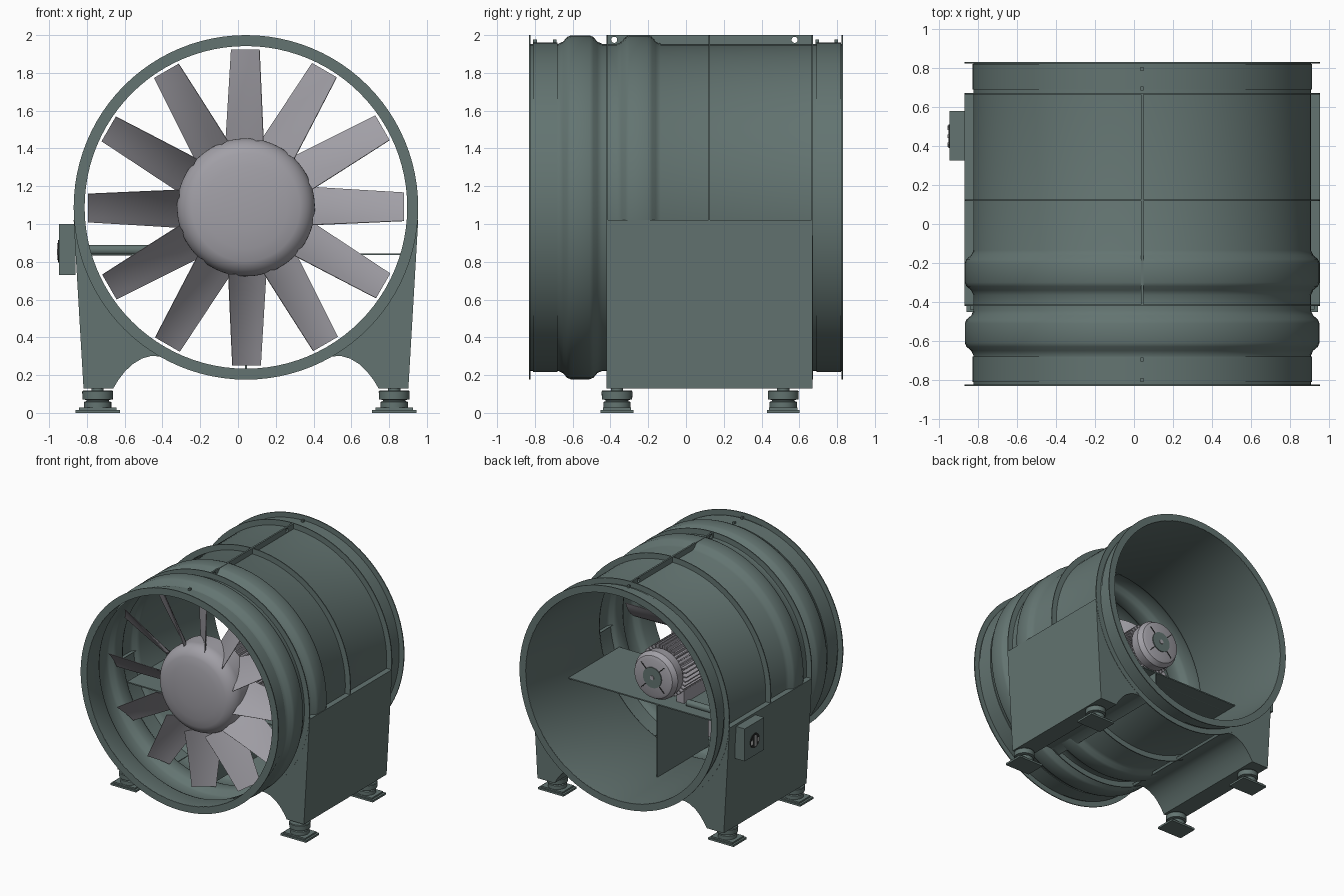
import bpy, bmesh, math
from mathutils import Matrix, Vector

if "Cube" in bpy.data.objects:
    bpy.data.objects.remove(bpy.data.objects["Cube"])

CX, CZ = 0.042, 1.088      # fan axis


def material(name, rgb):
    m = bpy.data.materials.new(name)
    m.use_nodes = True
    m.diffuse_color = (*rgb, 1)
    bsdf = next(n for n in m.node_tree.nodes if n.type == 'BSDF_PRINCIPLED')
    bsdf.inputs["Base Color"].default_value = (*rgb, 1)
    return m


GREEN = material("grey_green_paint", (0.125, 0.175, 0.165))
GREY = material("fan_grey", (0.36, 0.35, 0.385))
DARK = material("dark_plastic", (0.02, 0.022, 0.022))
PALE = material("pale_plastic", (0.6, 0.6, 0.6))


def finish(name, bm, mat, smooth=True):
    bmesh.ops.remove_doubles(bm, verts=bm.verts, dist=1e-5)
    bmesh.ops.recalc_face_normals(bm, faces=bm.faces)
    me = bpy.data.meshes.new(name)
    bm.to_mesh(me)
    bm.free()
    me.materials.append(mat)
    ob = bpy.data.objects.new(name, me)
    bpy.context.scene.collection.objects.link(ob)
    if smooth:
        bpy.ops.object.select_all(action='DESELECT')
        ob.select_set(True)
        bpy.context.view_layer.objects.active = ob
        bpy.ops.object.shade_smooth_by_angle(angle=math.radians(32))
    return ob


def add_box(bm, x, y, z, rot=None):
    """Box from (min, max) ranges, optionally transformed."""
    mid = Vector([sum(r) / 2 for r in (x, y, z)])
    size = [r[1] - r[0] for r in (x, y, z)]
    m = Matrix.Translation(mid) @ Matrix.Diagonal((*size, 1))
    bmesh.ops.create_cube(bm, size=1, matrix=(rot or Matrix()) @ m)


def box(name, x, y, z, mat=GREEN):
    bm = bmesh.new()
    add_box(bm, x, y, z)
    return finish(name, bm, mat, False)


def lathe(name, profile, mat, origin=(CX, 0, CZ), axis='Y', segs=96, closed=False):
    """Spin (radius, height) points around an axis."""
    bm = bmesh.new()
    rings = []
    for i in range(segs):
        a = math.tau * i / segs
        c, s = math.cos(a), math.sin(a)
        place = {'Y': lambda r, h: (r * c, h, r * s),
                 'Z': lambda r, h: (r * c, r * s, h),
                 'X': lambda r, h: (h, r * c, r * s)}[axis]
        rings.append([bm.verts.new(Vector(origin) + Vector(place(r, h))) for r, h in profile])
    n = len(profile)
    for i in range(segs):
        p, q = rings[i], rings[(i + 1) % segs]
        for j in range(n if closed else n - 1):
            k = (j + 1) % n
            bm.faces.new((p[j], q[j], q[k], p[k]))
    return finish(name, bm, mat)


# Casing: thin sheet with two rolled swages
R, BULGE, WALL = 0.866, 0.91, 0.012


def swage(y0, y1):
    return [(R, y0 - 0.045), (R + 0.012, y0 - 0.02), (BULGE - 0.008, y0), (BULGE, y0 + 0.02),
            (BULGE, y1 - 0.02), (BULGE - 0.008, y1), (R + 0.012, y1 + 0.02), (R, y1 + 0.045)]


outer = [(R, -0.83)] + swage(-0.63, -0.49) + swage(-0.32, -0.18) + [(R, 0.83)]
lathe("casing", outer + [(r - WALL, y) for r, y in reversed(outer)], GREEN, closed=True)


def ring(name, y0, y1, r0, r1):
    lathe(name, [(r0, y0), (r1, y0), (r1, y1), (r0, y1)], GREEN, closed=True)


for label, y in (("front", -0.828), ("joint", -0.417), ("middle", 0.122),
                 ("rear_joint", 0.668), ("rear", 0.828)):
    ring(label + "_flange", y - 0.004, y + 0.004, 0.855, 0.912)
for label, y in (("front", -0.745), ("rear", 0.755)):
    ring(label + "_clamp_band", y - 0.065, y + 0.065, 0.86, 0.872)

# Top seam rib with lifting holes
rib = box("top_rib", (CX - 0.007, CX + 0.007), (-0.417, 0.668), (CZ + 0.86, 2.0))
for y in (-0.38, 0.575):
    cutter = lathe("hole_cutter", [(0, -0.1), (0.016, -0.1), (0.016, 0.1), (0, 0.1)], GREEN,
                   (CX, y, 1.975), 'X', 24)
    cutter.hide_render = True
    mod = rib.modifiers.new("hole", 'BOOLEAN')
    mod.object, mod.operation, mod.solver = cutter, 'DIFFERENCE', 'EXACT'
    bpy.context.view_layer.objects.active = rib
    bpy.ops.object.modifier_apply(modifier=mod.name)
    bpy.data.objects.remove(cutter)

# Clamp lugs on the bands
for y in (-0.8, -0.695, 0.695, 0.795):
    box("clamp_lug", (CX - 0.008, CX + 0.008), (y - 0.01, y + 0.01), (CZ + 0.86, 1.978))

# Side housings with arched undersides
arch = [(0.912, 1.02), (0.86, 0.13), (0.702, 0.13), (0.675, 0.175), (0.64, 0.22), (0.60, 0.258),
        (0.55, 0.288), (0.50, 0.302), (0.45, 0.298), (0.385, 0.268)]
for a in range(-65, -3, 4):
    t = math.radians(a)
    arch.append((0.885 * math.cos(t), CZ + 0.885 * math.sin(t)))
arch.append((0.866, 1.02))
for side, label in ((1, "left"), (-1, "right")):
    bm = bmesh.new()
    face = bm.faces.new([bm.verts.new((CX + side * x, -0.42, z)) for x, z in arch])
    ext = bmesh.ops.extrude_face_region(bm, geom=[face])
    moved = [v for v in ext["geom"] if isinstance(v, bmesh.types.BMVert)]
    bmesh.ops.translate(bm, verts=moved, vec=(0, 1.09, 0))
    finish(label + "_side_housing", bm, GREEN)

    # Vibration mounts
    x = CX + side * 0.785
    for y in (-0.365, 0.515):
        box("foot_plate", (x - 0.117, x + 0.117), (y - 0.087, y + 0.087), (0, 0.016))
        box("foot_pad", (x - 0.1, x + 0.1), (y - 0.075, y + 0.075), (0.016, 0.028))
        lathe("vibration_mount", [(0, 0.028), (0.072, 0.028), (0.072, 0.058), (0.06, 0.062),
              (0.06, 0.068), (0.08, 0.072), (0.082, 0.112), (0.078, 0.118), (0.032, 0.118),
              (0.032, 0.14), (0, 0.14)], GREEN, (x, y, 0), 'Z', 32)

# Fan hub with rounded nose
nose = [(0, -0.665), (0.12, -0.662), (0.22, -0.652)]
for i in range(9):
    t = math.radians(20 + i * 70 / 8)
    nose.append((0.245 + 0.12 * math.sin(t), -0.535 - 0.11 * math.cos(t)))
lathe("fan_hub", nose + [(0.365, -0.39), (0.34, -0.39), (0.34, -0.5), (0, -0.5)], GREY)

# Twisted blades, made as cambered closed sections
ROWS, COLS = 7, 6
for b in range(12):
    a = math.radians(30 * b)
    radial = Vector((math.cos(a), 0, math.sin(a)))
    tangent = Vector((-math.sin(a), 0, math.cos(a)))
    bm = bmesh.new()
    loops = []
    for i in range(ROWS):
        f = i / (ROWS - 1)
        pitch = math.radians(50 - 14 * f)
        chord = (0.2 - 0.05 * f) / math.cos(pitch)
        along = tangent * math.cos(pitch) + Vector((0, math.sin(pitch), 0))
        normal = Vector((0, math.cos(pitch), 0)) - tangent * math.sin(pitch)
        base = Vector((CX, -0.51, CZ)) + radial * (0.352 + 0.485 * f)
        top, low = [], []
        for j in range(COLS + 1):
            u = j / COLS * 2 - 1
            mid = base + along * (u * chord / 2) + normal * 0.06 * chord * (0.5 - u * u)
            thick = 0.002 + 0.005 * (1 - u * u)
            top.append(bm.verts.new(mid + normal * thick))
            low.append(bm.verts.new(mid - normal * thick))
        loops.append(top + low[::-1])
    n = len(loops[0])
    for p, q in zip(loops, loops[1:]):
        for j in range(n):
            k = (j + 1) % n
            bm.faces.new((p[j], p[k], q[k], q[j]))
    bm.faces.new(loops[0])
    bm.faces.new(loops[-1])
    finish("fan_blade", bm, GREY)

# Motor body, cowl and cooling fins
lathe("motor_body", [(0, -0.5), (0.05, -0.5), (0.05, -0.36), (0.19, -0.34), (0.19, -0.29),
      (0.165, -0.28), (0.165, 0.24), (0.19, 0.25), (0.198, 0.33), (0.175, 0.37), (0.15, 0.38),
      (0, 0.38)], GREY, segs=48)
bm = bmesh.new()
for i in range(36):
    rot = Matrix.Translation((CX, 0, CZ)) @ Matrix.Rotation(math.tau * i / 36, 4, 'Y')
    add_box(bm, (0.15, 0.212), (-0.27, 0.24), (-0.005, 0.005), rot)
finish("motor_fins", bm, GREY, False)
lathe("motor_end_disc", [(0, 0.387), (0.085, 0.387), (0.085, 0.375)], GREEN, segs=32)
lathe("motor_end_boss", [(0, 0.392), (0.018, 0.392), (0.018, 0.38)], GREY, segs=16)
bm = bmesh.new()
for i in range(4):
    rot = Matrix.Translation((CX, 0, CZ)) @ Matrix.Rotation(math.tau * (i + 0.5) / 4, 4, 'Y')
    add_box(bm, (0.085, 0.15), (0.377, 0.383), (-0.004, 0.004), rot)
finish("motor_end_slots", bm, DARK, False)

# Motor support plates
box("support_shelf", (CX - 0.82, CX + 0.82), (-0.35, 0.32), (0.835, 0.845))
box("support_web", (CX - 0.005, CX + 0.005), (-0.35, 0.32), (0.235, 0.84))
for side in (-1, 1):
    x = CX + side * 0.13
    box("motor_foot", (x - 0.035, x + 0.035), (-0.2, 0.2), (0.845, 0.96), GREY)

# Cable conduit and isolator switch
lathe("cable_conduit", [(0, -0.88), (0.028, -0.88), (0.028, -0.2), (0, -0.2)], GREEN,
      (CX, 0.2, 0.862), 'X', 20)
box("switch_box", (-0.948, -0.86), (0.325, 0.58), (0.73, 1.0))
lathe("switch_dial", [(0, -0.953), (0.06, -0.953), (0.06, -0.945)], DARK, (0, 0.45, 0.855), 'X', 24)
for y in (0.395, 0.482):
    box("switch_mark", (-0.956, -0.95), (y, y + 0.024), (0.835, 0.868), PALE)
box("switch_handle", (-0.958, -0.95), (0.442, 0.46), (0.81, 0.9), PALE)
